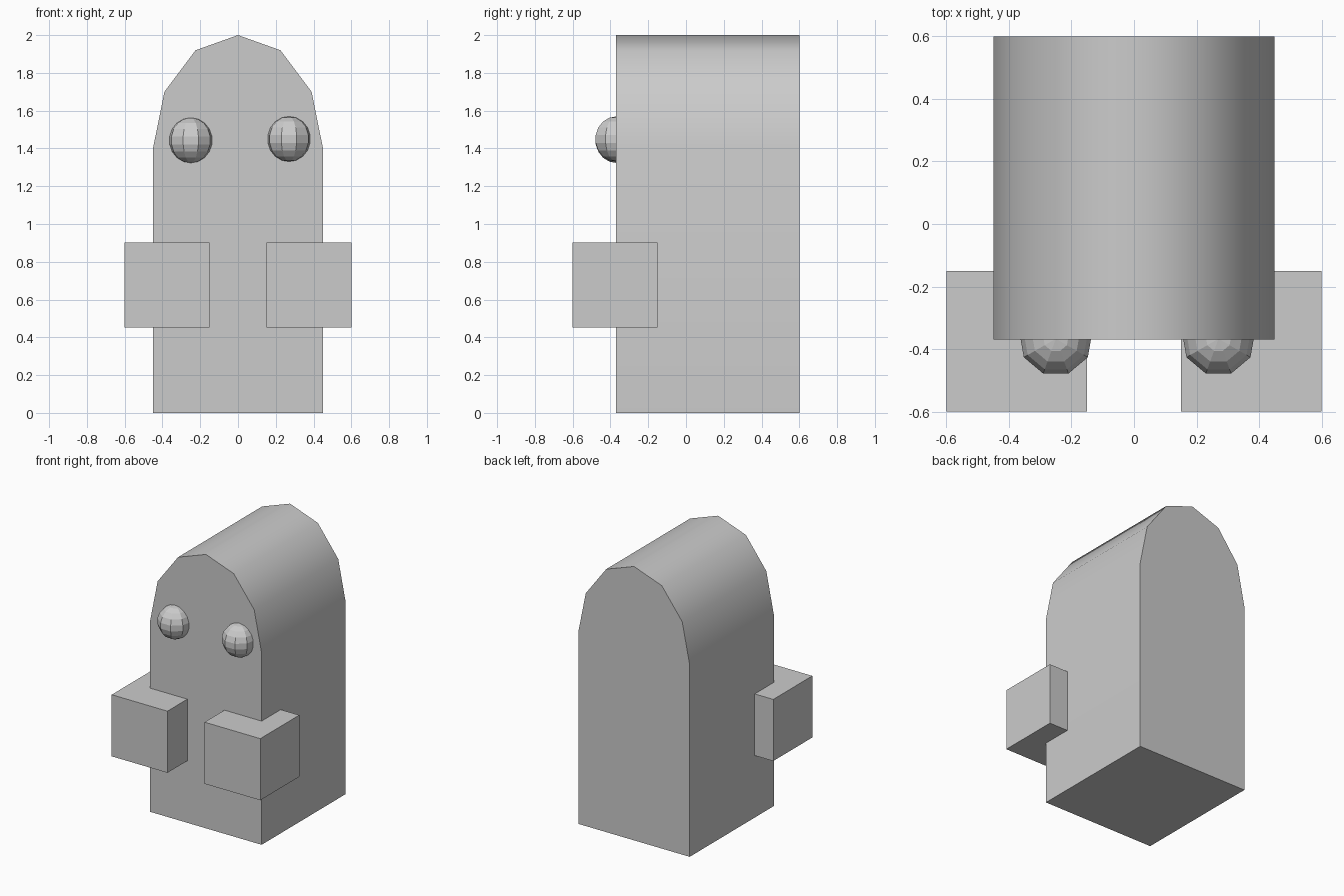
import bpy, bmesh, math

if "Cube" in bpy.data.objects:
    bpy.data.objects.remove(bpy.data.objects["Cube"])


def link(name, bm):
    mesh = bpy.data.meshes.new(name)
    bmesh.ops.recalc_face_normals(bm, faces=bm.faces)
    bm.to_mesh(mesh)
    bm.free()
    obj = bpy.data.objects.new(name, mesh)
    bpy.context.collection.objects.link(obj)
    return obj


# Body: straight sides with a half-ellipse top, extruded front to back
front, back = -0.37, 0.6
profile = [(0.45, 0.0)]
for i in range(7):
    a = math.radians(30 * i)
    profile.append((0.45 * math.cos(a), 1.4 + 0.6 * math.sin(a)))
profile.append((-0.45, 0.0))
bm = bmesh.new()
face = bm.faces.new([bm.verts.new((x, front, z)) for x, z in profile])
ext = bmesh.ops.extrude_face_region(bm, geom=[face], use_keep_orig=True)
verts = [v for v in ext["geom"] if isinstance(v, bmesh.types.BMVert)]
bmesh.ops.translate(bm, verts=verts, vec=(0, back - front, 0))
body = link("body", bm)
bpy.context.view_layer.objects.active = body
body.select_set(True)
bpy.ops.object.shade_smooth_by_angle(angle=math.radians(45))

# Feet-like blocks at the two front corners
for side, sx in (("left", -1), ("right", 1)):
    bm = bmesh.new()
    bmesh.ops.create_cube(bm, size=0.45)
    bmesh.ops.translate(bm, verts=bm.verts, vec=(sx * 0.375, -0.375, 0.678))
    link(f"{side}_block_hand", bm)

# Eyes: low-poly balls half sunk into the front, slightly uneven
for side, x, z in (("left", -0.25, 1.443), ("right", 0.27, 1.45)):
    bm = bmesh.new()
    bmesh.ops.create_uvsphere(bm, u_segments=9, v_segments=9, radius=0.12)
    bmesh.ops.translate(bm, verts=bm.verts, vec=(x, -0.367, z))
    link(f"{side}_eye", bm)
